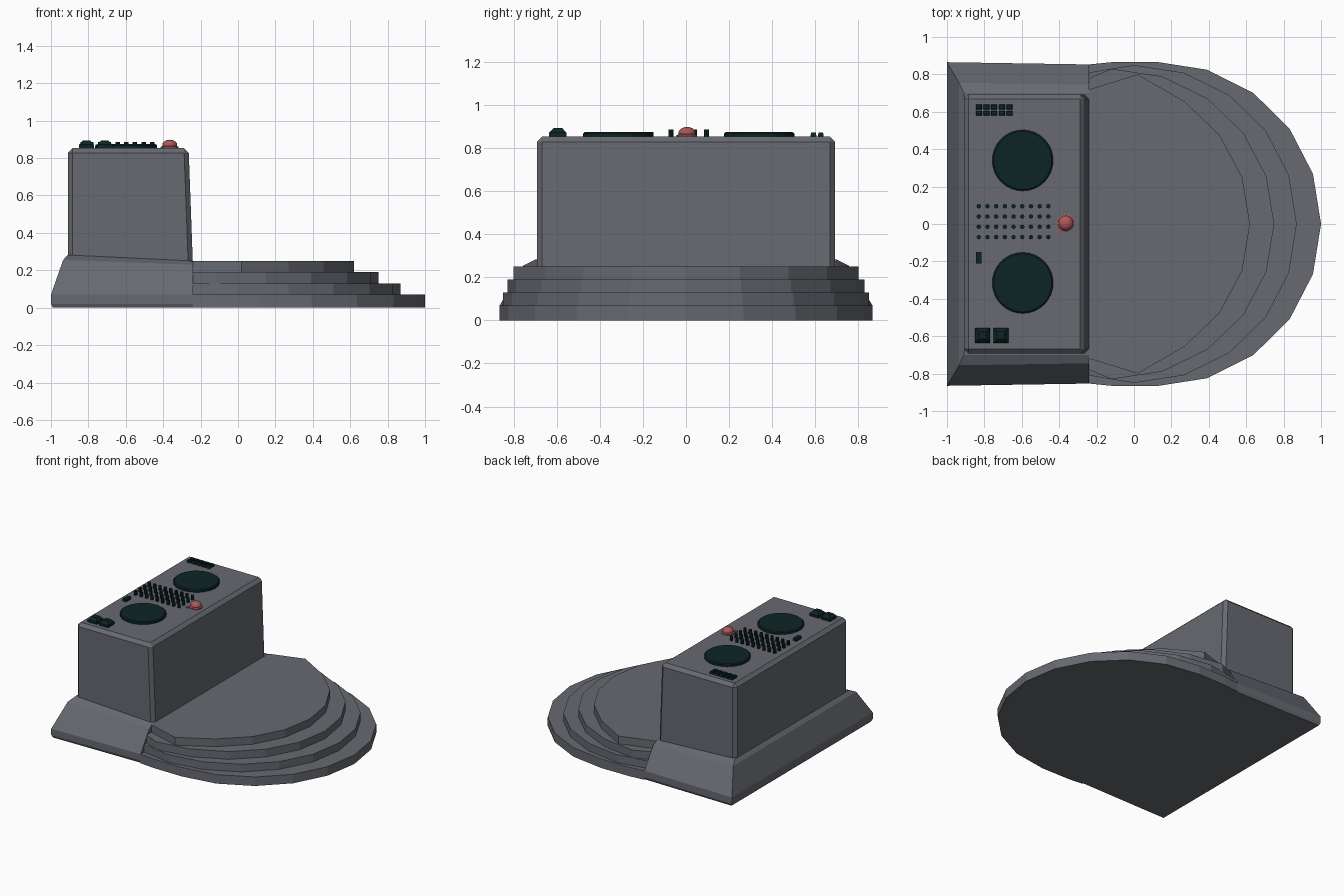
import bpy, bmesh
from math import sin, cos, radians

cube = bpy.data.objects.get("Cube")
if cube:
    bpy.data.objects.remove(cube, do_unlink=True)


def material(name, colour):
    m = bpy.data.materials.new(name)
    m.use_nodes = True
    m.diffuse_color = (*colour, 1)
    m.node_tree.nodes["Principled BSDF"].inputs["Base Color"].default_value = (*colour, 1)
    return m


GREY = material("slate grey", (0.135, 0.143, 0.165))
DARK = material("dark green", (0.004, 0.018, 0.018))
RED = material("dusty red", (0.4, 0.1, 0.1))


def finish(name, bm, mat):
    bmesh.ops.recalc_face_normals(bm, faces=bm.faces)
    mesh = bpy.data.meshes.new(name)
    bm.to_mesh(mesh)
    bm.free()
    mesh.materials.append(mat)
    obj = bpy.data.objects.new(name, mesh)
    bpy.context.collection.objects.link(obj)
    return obj


def loft(name, rings, mat):
    """Skin a stack of equal rings and cap both ends."""
    bm = bmesh.new()
    loops = [[bm.verts.new(p) for p in ring] for ring in rings]
    for a, b in zip(loops, loops[1:]):
        for i in range(len(a)):
            j = (i + 1) % len(a)
            bm.faces.new((a[i], a[j], b[j], b[i]))
    bm.faces.new(loops[0])
    bm.faces.new(loops[-1])
    return finish(name, bm, mat)


def rect(x0, x1, y, z, z1=None, y1=None):
    z1 = z if z1 is None else z1
    y1 = y if y1 is None else y1
    return [(x0, -y, z), (x1, -y1, z1), (x1, y1, z1), (x0, y, z)]


def block(name, x, y, w, d, z0, z1, mat, taper=1.0):
    """Box with an optionally narrower top."""
    rings = []
    for z, s in ((z0, 1), (z0 + (z1 - z0) * 0.5, 1), (z1, taper)):
        rings.append([(x + i * w * s / 2, y + j * d * s / 2, z)
                      for i, j in ((-1, -1), (1, -1), (1, 1), (-1, 1))])
    return loft(name, rings, mat)


def disc(name, x, y, profile, sides, mat):
    """Round part from (radius, height) pairs."""
    rings = [[(x + r * cos(radians(360 * i / sides)), y + r * sin(radians(360 * i / sides)), z)
              for i in range(sides)] for r, z in profile]
    return loft(name, rings, mat)


# Stepped, half-round platform
JOIN = -0.24
tiers = [  # centre x, radius x, radius y, width at the join, bottom, top
    (0.12, 0.88, 0.867, 0.853, 0, 0.07),
    (0.0, 0.87, 0.85, 0.81, 0.07, 0.13),
    (-0.12, 0.87, 0.83, 0.78, 0.13, 0.19),
    (-0.23, 0.85, 0.81, 0.72, 0.19, 0.25)]
for n, (cx, rx, ry, yj, z0, z1) in enumerate(tiers):
    half = [(cx + rx * cos(radians(a)), ry * sin(radians(a))) for a in range(0, 91, 18)]
    if n == 0:
        half.append((-0.12, 0.865))
    if n == 3:
        half[-2:] = [(0.02, 0.8)]
    half.append((JOIN, yj))
    outline = half + [(x, -y) for x, y in reversed(half[1:])]
    loft(f"platform_step_{n + 1}", [[(x, y, z) for x, y in outline] for z in (z0, z1)], GREY)

# Sloping skirt around the cabinet
loft("skirt", [
    rect(-0.99, JOIN, 0.855, 0, 0, 0.845),
    rect(-1, JOIN, 0.865, 0.02, 0.02, 0.853),
    rect(-1, JOIN, 0.865, 0.07, 0.07, 0.853),
    rect(-0.935, JOIN, 0.755, 0.255, 0.23, 0.745),
    rect(-0.91, JOIN, 0.70, 0.282, 0.25, 0.70)], GREY)

# Cabinet with chamfered edges
cabinet = loft("cabinet", [rect(-0.91, -0.24, 0.693, 0.2), rect(-0.91, -0.264, 0.693, 0.853)], GREY)
chamfer = cabinet.modifiers.new("chamfer", "BEVEL")
chamfer.width = 0.025
chamfer.segments = 1

# Two round pads on the cabinet top
TOP = 0.85
for side, y in (("left", 0.34), ("right", -0.315)):
    disc(f"round_pad_{side}", -0.595, y,
         [(0.163, TOP), (0.163, 0.868), (0.155, 0.874)], 32, DARK)

# Field of small pins
for i in range(9):
    for j in range(4):
        disc("pin", -0.83 + 0.0465 * i, 0.095 - 0.055 * j, [(0.012, TOP), (0.012, 0.886)], 8, DARK)

# Key rows, small switch and two large buttons
for i in range(5):
    for j in range(2):
        block("key", -0.83 + 0.041 * i, 0.626 - 0.034 * j, 0.032, 0.026, TOP, 0.872, DARK, 0.8)
block("small_switch", -0.83, -0.18, 0.03, 0.06, TOP, 0.874, DARK)
for x in (-0.81, -0.712):
    block("large_button", x, -0.595, 0.08, 0.08, TOP, 0.893, DARK, 0.5)

# Signal lamp: collar and dome
disc("lamp_collar", -0.365, 0.005, [(0.047, TOP), (0.047, 0.86), (0.035, 0.868)], 16, RED)
dome = bmesh.new()
bmesh.ops.create_uvsphere(dome, u_segments=16, v_segments=10, radius=0.04)
bmesh.ops.scale(dome, vec=(1, 1, 0.7), verts=dome.verts)
bmesh.ops.translate(dome, vec=(-0.365, 0.005, 0.87), verts=dome.verts)
for f in dome.faces:
    f.smooth = True
finish("lamp_dome", dome, RED)
block("lamp_catch", -0.405, -0.038, 0.02, 0.014, TOP, 0.86, RED)
